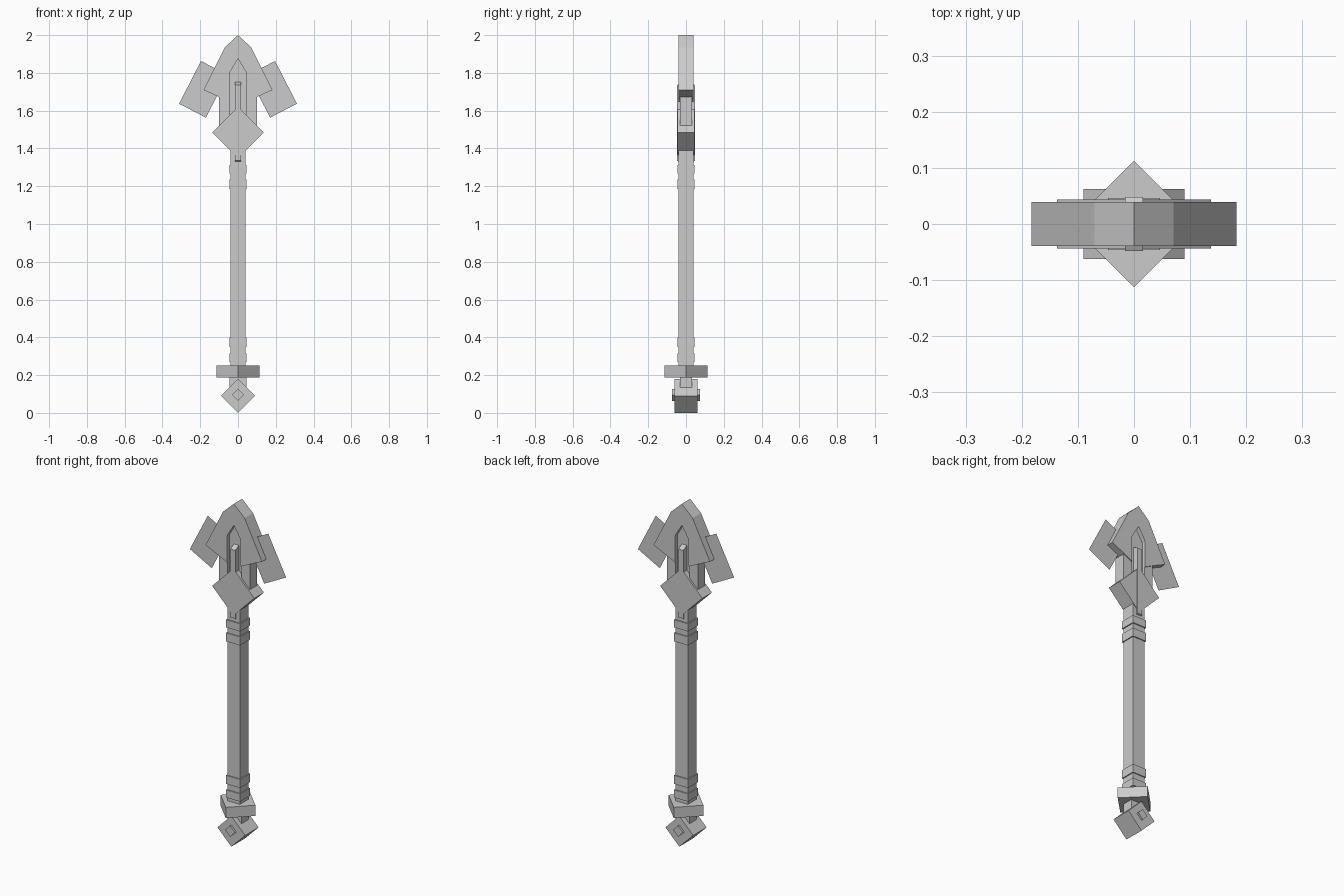
import bpy
import bmesh
from math import radians

cube = bpy.data.objects.get("Cube")
if cube:
    bpy.data.objects.remove(cube)

# Single flat colour
steel = bpy.data.materials.new("plain_grey")
grey = (0.6, 0.6, 0.6, 1)
steel.diffuse_color = grey
steel.use_nodes = True
steel.node_tree.nodes["Principled BSDF"].inputs["Base Color"].default_value = grey


def prism(name, outline, depth):
    """Extrude an x-z outline evenly to both sides of y = 0."""
    bm = bmesh.new()
    face = bm.faces.new([bm.verts.new((x, -depth, z)) for x, z in outline])
    if depth:
        new = bmesh.ops.extrude_face_region(bm, geom=[face])["geom"]
        verts = [v for v in new if isinstance(v, bmesh.types.BMVert)]
        bmesh.ops.translate(bm, verts=verts, vec=(0, 2 * depth, 0))
        bmesh.ops.recalc_face_normals(bm, faces=bm.faces)
    mesh = bpy.data.meshes.new(name)
    bm.to_mesh(mesh)
    bm.free()
    mesh.materials.append(steel)
    obj = bpy.data.objects.new(name, mesh)
    bpy.context.collection.objects.link(obj)
    return obj


def block(name, half_x, half_y, low, high):
    return prism(name, [(-half_x, low), (half_x, low), (half_x, high), (-half_x, high)], half_y)


def diamond(name, radius, depth, z):
    return prism(name, [(-radius, z), (0, z - radius), (radius, z), (0, z + radius)], depth)


def mirrored(points):
    return [(-x, z) for x, z in points]


# Pommel with a raised stud on both faces
diamond("pommel", 0.09, 0.062, 0.09)
diamond("pommel_stud", 0.032, 0.073, 0.095)
block("pommel_neck", 0.045, 0.032, 0.1, 0.19)

# Guard turned by an eighth
guard = block("guard", 0.08, 0.08, 0.187, 0.25)
guard.rotation_euler.z = radians(45)

# Shaft and its rings
block("shaft", 0.04, 0.04, 0.2, 1.42)
for i, (low, high) in enumerate([(0.27, 0.315), (0.35, 0.4), (1.185, 1.235), (1.267, 1.312)]):
    block(f"shaft_ring_{i + 1}", 0.046, 0.046, low, high)

# Head collar
diamond("head_collar", 0.137, 0.044, 1.485)

# Arrow head with a pointed slot
outer = [(0.07, 1.935), (0.183, 1.71), (0.1, 1.672), (0.045, 1.645), (0.045, 1.8)]
prism("arrow_head", [(0, 2)] + outer + [(0, 1.875)] + mirrored(outer)[::-1], 0.039)
block("slot_floor", 0.06, 0.015, 1.48, 1.88)

# Rod through the slot, with sloped ends
rod = block("centre_rod", 0.016, 0.048, 1.335, 1.76)
for v in rod.data.vertices:
    v.co.z = min(max(v.co.z, 1.335), 1.735)
bm = bmesh.new()
bm.from_mesh(rod.data)
for end, rise in ((1.735, 0.025), (1.335, -0.025)):
    edges = [e for e in bm.edges if all(abs(v.co.z - end) < 0.01 for v in e.verts)
             and abs(e.verts[0].co.y - e.verts[1].co.y) > 0.05]
    cut = bmesh.ops.subdivide_edges(bm, edges=edges, cuts=1)["geom_inner"]
    for v in cut:
        if isinstance(v, bmesh.types.BMVert):
            v.co.z += rise
bm.to_mesh(rod.data)
bm.free()

# Legs beside the slot and thin side blades
leg = [(0.045, 1.49), (0.1, 1.49), (0.1, 1.75), (0.045, 1.75)]
blade = [(0.196, 1.863), (0.054, 1.789), (0.17, 1.563), (0.312, 1.637)]
for side, shape in (("left", list), ("right", mirrored)):
    prism(f"{side}_head_leg", shape(leg), 0.033)
    prism(f"{side}_blade", shape(blade), 0)
